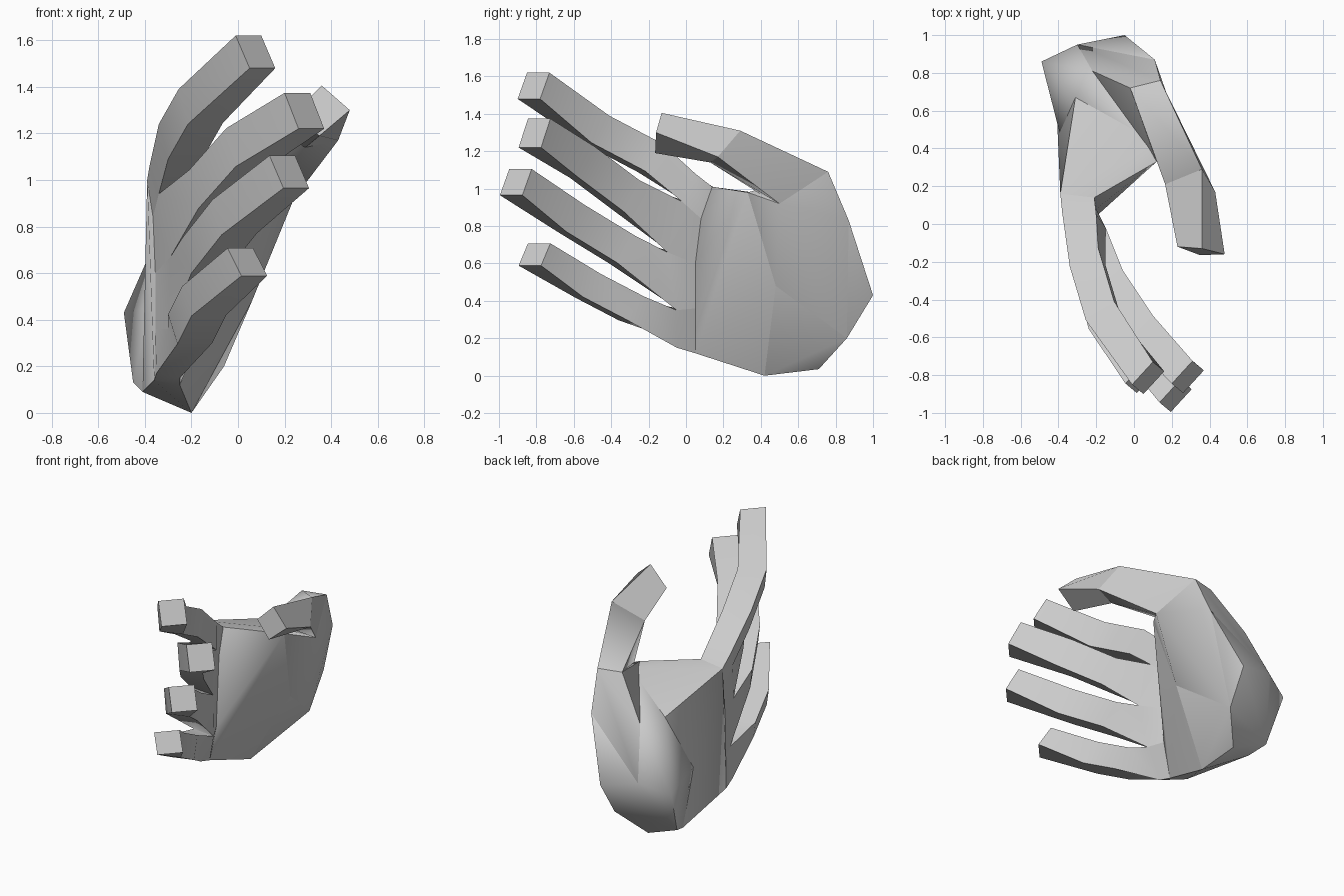
import bpy, bmesh
from mathutils import Vector

if "Cube" in bpy.data.objects:
    bpy.data.objects.remove(bpy.data.objects["Cube"])


def finish(bm, name, angle=0.9):
    bmesh.ops.recalc_face_normals(bm, faces=bm.faces)
    me = bpy.data.meshes.new(name)
    bm.to_mesh(me)
    bm.free()
    ob = bpy.data.objects.new(name, me)
    bpy.context.collection.objects.link(ob)
    bpy.ops.object.select_all(action='DESELECT')
    ob.select_set(True)
    bpy.context.view_layer.objects.active = ob
    bpy.ops.object.shade_smooth_by_angle(angle=angle)
    return ob


def hull(name, points):
    bm = bmesh.new()
    for p in points:
        bm.verts.new(p)
    bmesh.ops.convex_hull(bm, input=bm.verts)
    loose = [v for v in bm.verts if not v.link_faces]
    bmesh.ops.delete(bm, geom=loose, context='VERTS')
    return finish(bm, name)


def loft(name, rings):
    bm = bmesh.new()
    vs = [[bm.verts.new(p) for p in r] for r in rings]
    n = len(vs[0])
    for a, b in zip(vs, vs[1:]):
        for i in range(n):
            j = (i + 1) % n
            bm.faces.new((a[i], a[j], b[j], b[i]))
    bm.faces.new(vs[0][::-1])
    bm.faces.new(vs[-1])
    return finish(bm, name)


# finger gaps: (outer, inner) points from index side to little finger side
gaps = [((-.38, .06, 1.06), (-.20, .05, 1.08)),
        ((-.34, -.02, .94), (-.15, -.02, .93)),
        ((-.29, -.10, .67), (-.12, -.10, .66)),
        ((-.30, -.05, .36), (-.15, -.05, .35)),
        ((-.35, .0, .17), (-.25, -.05, .15))]
# where the fingers meet the palm: a valley on the inner side
roots = [((-.39, .16, 1.0), (-.21, .14, 1.01)),
         ((-.365, .12, .84), (-.20, .08, .84)),
         ((-.355, .08, .60), (-.19, .05, .60)),
         ((-.355, .08, .36), (-.20, .05, .36)),
         ((-.36, .08, .14), (-.25, .05, .12))]

# square finger sections: the tip, and the twisted joints
tip_sec = [(-.085, -.035, .07), (.025, .085, .07), (.085, .035, -.07), (-.025, -.085, -.07)]
mid_sec = [(-.09, -.025, .075), (.06, .075, .075), (.10, -.02, -.07), (-.05, -.06, -.075)]


def section(centre, sec, s):
    return [Vector(centre) + Vector((x, y, z * s)) for x, y, z in sec]


def quad(line, i):
    (a, b), (d, c) = line[i], line[i + 1]
    return [a, b, c, d]


# four fingers: centres of tip, outer joint, inner joint
fingers = [
    ("index_finger", (.075, -.815, 1.55), (-.165, -.485, 1.315), (-.25, -.20, 1.165), 1),
    ("middle_finger", (.285, -.81, 1.297), (.04, -.56, 1.14), (-.12, -.32, .96), 1.1),
    ("ring_finger", (.22, -.91, 1.035), (-.02, -.62, .84), (-.15, -.35, .675), 1),
    ("little_finger", (.04, -.81, .648), (-.15, -.53, .48), (-.21, -.30, .36), .85),
]
for i, (name, tip, outer, inner, s) in enumerate(fingers):
    loft(name, [section(tip, tip_sec, s), section(outer, mid_sec, s),
                section(inner, mid_sec, s), quad(gaps, i), quad(roots, i)])

# palm in two halves, with a flat six-sided wrist cut
wrist = [(-.49, .86, .43), (-.30, .95, .49), (-.05, 1.0, .43),
         (-.06, .86, .20), (-.21, .71, .035), (-.45, .74, .13)]
middle = [(-.31, .67, .84), (.12, .43, .97), (.06, .48, .48),
          (-.20, .42, 0), (-.41, .62, .09), (-.385, .45, .45)]
web = (.12, .33, .98)
heel = (.11, .87, .83)
hull("palm", [p for pair in roots for p in pair] + middle + [web])
hull("wrist", wrist + middle + [heel, (-.22, .81, .82)])

# thumb: fleshy base, a wedge up to the knuckle, then a square tip
root = [(-.02, .72, 1.09), (.14, .76, 1.09), (.24, .50, .92), (.12, .40, .97)]
knuckle = [(.36, .29, 1.31), (.43, .17, 1.17), (.29, .13, 1.14), (.165, .21, 1.20)]
thumb_end = [(.36, -.13, 1.405), (.48, -.16, 1.30), (.35, -.165, 1.19), (.23, -.12, 1.28)]
hull("thumb_base", root + [web, heel, (-.22, .81, .82), wrist[2], wrist[3],
                           wrist[1], middle[2], (-.15, .42, .12)])
hull("thumb_knuckle", root + knuckle)
loft("thumb_tip", [knuckle, thumb_end])
